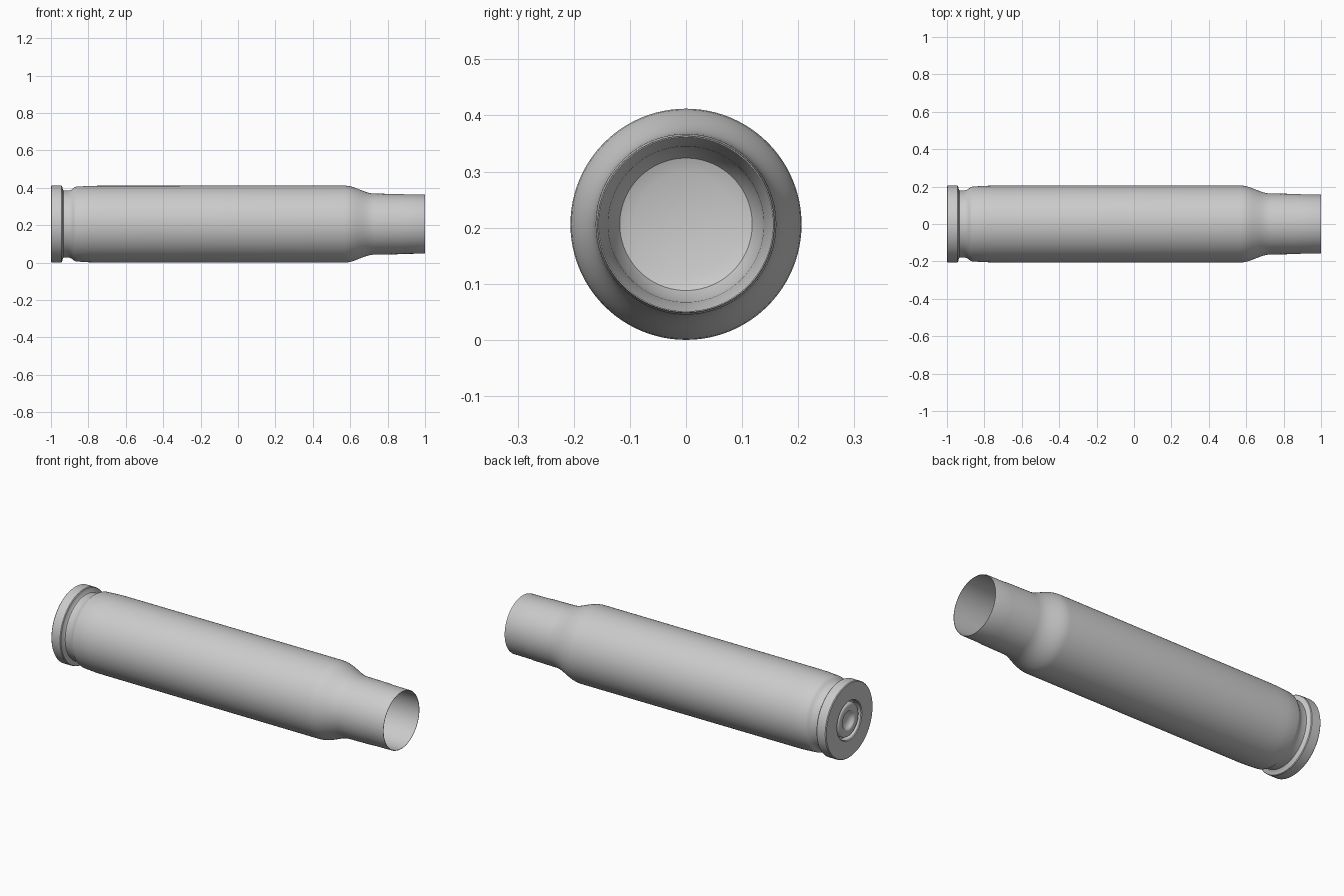
import bpy, bmesh, math

if "Cube" in bpy.data.objects:
    bpy.data.objects.remove(bpy.data.objects["Cube"])

SEGMENTS = 96
AXIS_Z = 0.206


def lathe(name, profile):
    """Spin an (x, radius) profile around the x axis."""
    bm = bmesh.new()
    verts = [bm.verts.new((x, 0, r)) for x, r in profile]
    edges = [bm.edges.new(pair) for pair in zip(verts, verts[1:])]
    bmesh.ops.spin(bm, geom=verts + edges, cent=(0, 0, 0), axis=(1, 0, 0),
                   angle=math.tau, steps=SEGMENTS, use_merge=True)
    bmesh.ops.remove_doubles(bm, verts=bm.verts, dist=1e-5)
    bmesh.ops.recalc_face_normals(bm, faces=bm.faces)
    mesh = bpy.data.meshes.new(name)
    bm.to_mesh(mesh)
    bm.free()
    obj = bpy.data.objects.new(name, mesh)
    obj.location.z = AXIS_Z
    bpy.context.collection.objects.link(obj)
    bpy.ops.object.select_all(action='DESELECT')
    obj.select_set(True)
    bpy.context.view_layer.objects.active = obj
    bpy.ops.object.shade_smooth_by_angle(angle=math.radians(35))
    return obj


def ease(x0, r0, x1, r1, steps=8):
    """Smooth S-shaped transition between two radii."""
    return [(x0 + (x1 - x0) * t, r0 + (r1 - r0) * t * t * (3 - 2 * t))
            for t in (i / steps for i in range(steps + 1))]


# Hollow case: base pocket, rim, groove, body, shoulder, neck, then the inside
outside = [(-0.965, 0), (-0.965, 0.105), (-0.996, 0.105), (-1.0, 0.109),
           (-1.0, 0.202), (-0.996, 0.206), (-0.945, 0.206), (-0.941, 0.203),
           (-0.936, 0.183), (-0.932, 0.179), (-0.905, 0.179)]
outside += ease(-0.899, 0.181, -0.865, 0.2, 4) + [(-0.80, 0.204), (-0.76, 0.205)]
outside += ease(0.57, 0.206, 0.73, 0.163) + [(0.87, 0.161), (0.89, 0.159), (0.997, 0.158)]
inside = [(1.0, 0.157), (1.0, 0.155), (0.89, 0.155), (0.73, 0.157)]
inside += ease(0.725, 0.157, 0.565, 0.198) + [(-0.4, 0.192)]
inside += ease(-0.5, 0.188, -0.76, 0.135, 6)
inside += [(-0.79, 0.118), (-0.80, 0.092), (-0.80, 0)]
lathe("case", outside + inside)

# Primer cap with a dimple struck in its centre
primer = [(-0.972, 0), (-0.973, 0.02), (-0.978, 0.036), (-0.987, 0.046), (-0.994, 0.051),
          (-0.996, 0.056), (-0.996, 0.082), (-0.992, 0.089), (-0.984, 0.093),
          (-0.965, 0.093), (-0.965, 0)]
lathe("primer", primer)
